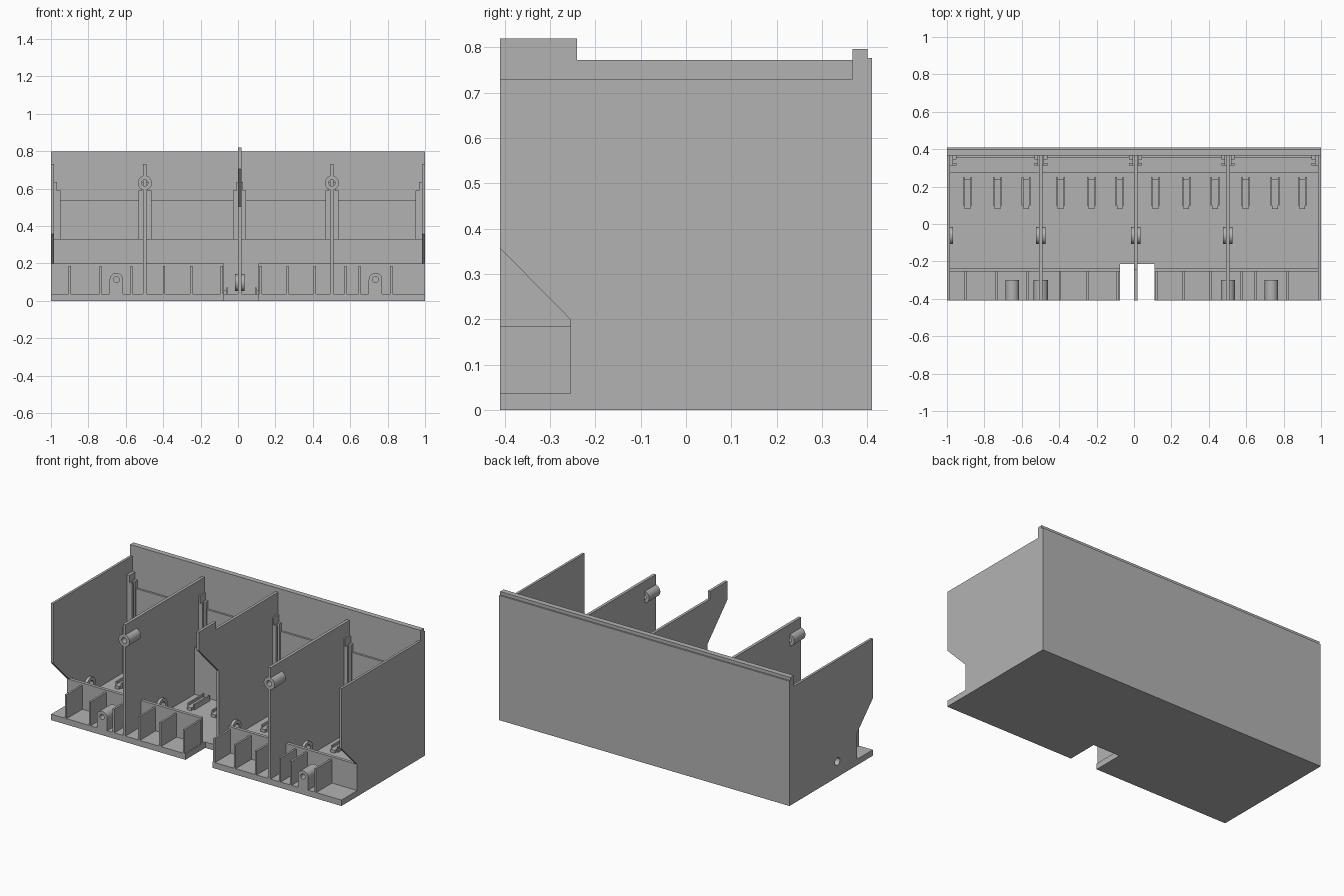
import bpy, bmesh, math
from mathutils import Vector

scene = bpy.context.scene
if "Cube" in bpy.data.objects:
    bpy.data.objects.remove(bpy.data.objects["Cube"], do_unlink=True)

grey = bpy.data.materials.new("plain grey")
grey.use_nodes = True
grey.diffuse_color = (0.45, 0.45, 0.45, 1)
grey.node_tree.nodes["Principled BSDF"].inputs["Base Color"].default_value = grey.diffuse_color


def prism(name, profile, axis, start, end):
    """Extrude a 2D profile along an axis; the profile uses the other two axes in order."""
    def place(p, d):
        c = list(p)
        c.insert("xyz".index(axis), d)
        return Vector(c)
    bm = bmesh.new()
    face = bm.faces.new([bm.verts.new(place(p, start)) for p in profile])
    out = bmesh.ops.extrude_face_region(bm, geom=[face])
    shift = place((0, 0), end - start)
    bmesh.ops.translate(bm, vec=shift, verts=[g for g in out["geom"] if isinstance(g, bmesh.types.BMVert)])
    bmesh.ops.recalc_face_normals(bm, faces=bm.faces)
    mesh = bpy.data.meshes.new(name)
    bm.to_mesh(mesh)
    bm.free()
    mesh.materials.append(grey)
    ob = bpy.data.objects.new(name, mesh)
    scene.collection.objects.link(ob)
    return ob


def box(name, x, y, z):
    return prism(name, [(x[0], y[0]), (x[1], y[0]), (x[1], y[1]), (x[0], y[1])], "z", *z)


def arc(cx, cy, r, span=2 * math.pi, n=32):
    steps = n if span > 6 else n + 1
    return [(cx + r * math.cos(span * i / n), cy + r * math.sin(span * i / n)) for i in range(steps)]


def smooth(ob):
    bpy.ops.object.select_all(action="DESELECT")
    ob.select_set(True)
    bpy.context.view_layer.objects.active = ob
    bpy.ops.object.shade_smooth_by_angle(angle=math.radians(30))


def drill(parts, profile, axis, start, end):
    """Cut a round hole through every given part."""
    cutter = prism("hole_cutter", profile, axis, start, end)
    cutter.hide_render = True
    for ob in parts:
        mod = ob.modifiers.new("hole", "BOOLEAN")
        mod.operation, mod.solver, mod.object = "DIFFERENCE", "EXACT", cutter
        bpy.context.view_layer.update()
        mesh = bpy.data.meshes.new_from_object(ob.evaluated_get(bpy.context.evaluated_depsgraph_get()))
        ob.modifiers.clear()
        ob.data = mesh
    bpy.data.objects.remove(cutter, do_unlink=True)


FLOOR, FRONT, BACK = 0.037, -0.41, 0.41

# Floor plate with the notch in its front edge
prism("floor_plate", [(-1, FRONT), (-0.075, FRONT), (-0.075, -0.215), (0.11, -0.215),
                      (0.11, FRONT), (1, FRONT), (1, BACK), (-1, BACK)], "z", 0, FLOOR)

# Back wall: stepped rim on top, ledge and shelf inside
prism("back_wall", [(BACK, FLOOR), (BACK, 0.777), (0.4, 0.777), (0.4, 0.797), (0.367, 0.797),
                    (0.367, 0.54), (0.355, 0.54), (0.355, 0.33), (0.272, 0.33), (0.272, FLOOR)],
      "x", -1, 1)

# Side walls with the chamfered front corner
side = [(-0.255, FLOOR), (0.38, FLOOR), (0.38, 0.73), (FRONT, 0.73), (FRONT, 0.357), (-0.255, 0.2)]
right_wall = prism("right_wall", side, "x", -1, -0.985)
left_wall = prism("left_wall", side, "x", 0.985, 1)

# Dividers: two full ones, and a taller one in the middle with a cut-away front
full = [(FRONT, FLOOR), (0.38, FLOOR), (0.38, 0.73), (FRONT, 0.73)]
dividers = [prism("divider", full, "x", x - 0.009, x + 0.009) for x in (-0.498, 0.502)]
middle = prism("middle_divider", [(-0.215, FLOOR), (0.38, FLOOR), (0.38, 0.772), (-0.24, 0.772),
                                  (-0.24, 0.82), (FRONT, 0.82), (FRONT, 0.705), (-0.215, 0.505)],
               "x", 0.001, 0.018)

# Round hubs low on the right wall and the dividers, with one shared axle hole
hubs = [prism("axle_hub", arc(-0.062, 0.097, 0.045), "x", a, b)
        for a, b in ((-0.99, -0.968), (-0.523, -0.473), (-0.016, 0.035), (0.477, 0.527))]
drill(hubs + dividers + [middle, right_wall], arc(-0.062, 0.097, 0.024), "x", -1.1, 0.7)

# Screw sleeves at the front edge of the full dividers
for x, wall in zip((-0.498, 0.502), dividers):
    sleeve = prism("screw_sleeve", arc(x, 0.63, 0.038), "y", FRONT, -0.3)
    drill([sleeve, wall], arc(x, 0.63, 0.017), "y", -0.45, -0.295)
    smooth(sleeve)
for ob in hubs + dividers + [middle, right_wall]:
    smooth(ob)

# Front kick wall in two halves, with ribs in front of it
for x in ((-1, -0.075), (0.11, 1)):
    box("kick_wall", x, (-0.255, -0.235), (FLOOR, 0.2))
for x in (-0.9, -0.735, -0.57, -0.395, -0.25, -0.087, 0.122, 0.265, 0.41, 0.575, 0.65, 0.82):
    box("front_rib", (x - 0.006, x + 0.006), (FRONT, -0.25), (FLOOR, 0.185))

# Round-topped screw lugs on the front strip
for x in (-0.65, 0.735):
    lug = prism("screw_lug", [(x - 0.036, FLOOR), (x + 0.036, FLOOR)] + arc(x, 0.113, 0.036, math.pi, 16),
                "y", FRONT, -0.3)
    drill([lug], arc(x, 0.113, 0.016), "y", -0.45, -0.25)
    smooth(lug)

# Slotted guide posts at the back of every wall
for x in (-0.985, -0.498, 0.009, 0.502, 0.985):
    for half, y, top in ((0.035, (0.312, 0.326), 0.59), (0.035, (0.345, 0.368), 0.59),
                         (0.018, (0.312, 0.368), 0.635)):
        box("guide_post", (max(x - half, -1), min(x + half, 1)), y, (0.33, top))

# Raised clips on the floor: a long tongue between two short cheeks
for x in (-0.89, -0.73, -0.577, -0.393, -0.227, -0.077, 0.115, 0.28, 0.433, 0.596, 0.754, 0.9):
    box("clip_tongue", (x - 0.015, x + 0.015), (0.08, 0.24), (FLOOR, 0.055))
    for s in (-1, 1):
        a, b = sorted((x + s * 0.015, x + s * 0.024))
        box("clip_cheek", (a, b), (0.1, 0.25), (FLOOR, 0.07))
